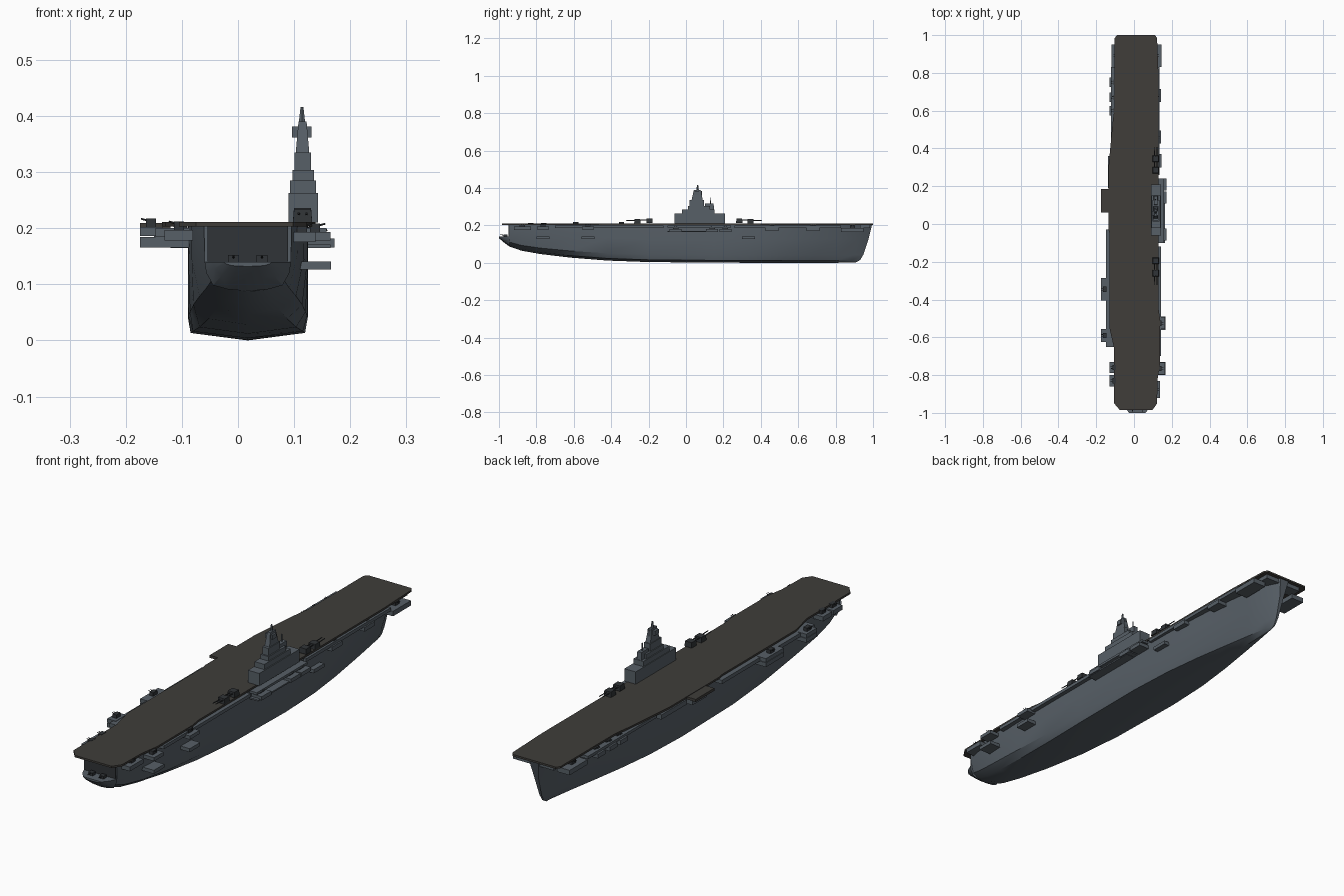
import bpy, bmesh, math
from mathutils import Vector


def material(name, rgb):
    m = bpy.data.materials.new(name)
    m.diffuse_color = (*rgb, 1)
    return m


GREY = material("hull_grey", (0.095, 0.115, 0.135))
DECK = material("deck_brown", (0.05, 0.047, 0.042))
DARK = material("gun_dark", (0.03, 0.034, 0.038))
CX = 0.0175  # hull centreline


def finish(name, bm, mat):
    bmesh.ops.recalc_face_normals(bm, faces=bm.faces[:])
    me = bpy.data.meshes.new(name)
    bm.to_mesh(me)
    bm.free()
    me.materials.append(mat)
    ob = bpy.data.objects.new(name, me)
    bpy.context.collection.objects.link(ob)
    return ob


def box(name, x, y, z, mat=GREY, top=1.0):
    """Box from ranges; top scales the upper face."""
    bm = bmesh.new()
    bmesh.ops.create_cube(bm, size=1)
    for v in bm.verts:
        s = top if v.co.z > 0 else 1
        v.co = Vector((sum(x) / 2 + v.co.x * s * (x[1] - x[0]),
                       sum(y) / 2 + v.co.y * s * (y[1] - y[0]),
                       sum(z) / 2 + v.co.z * (z[1] - z[0])))
    return finish(name, bm, mat)


def prism(name, pts, z0, z1, mat):
    bm = bmesh.new()
    f = bm.faces.new([bm.verts.new((a, b, z0)) for a, b in pts])
    r = bmesh.ops.extrude_face_region(bm, geom=[f])
    for v in r["geom"]:
        if isinstance(v, bmesh.types.BMVert):
            v.co.z = z1
    return finish(name, bm, mat)


def rod(name, a, b, r0, r1, mat=DARK, sides=6):
    a, b = Vector(a), Vector(b)
    bm = bmesh.new()
    bmesh.ops.create_cone(bm, cap_ends=True, segments=sides, radius1=r0, radius2=r1, depth=(b - a).length)
    q = (b - a).to_track_quat('Z', 'Y')
    for v in bm.verts:
        v.co = q @ v.co + (a + b) / 2
    return finish(name, bm, mat)


# hull stations: y, keel z, half-widths at bilge / turn / upper / top, top z, bow rake
STATIONS = [
    (-1.00, .132, .018, .030, .040, .043, .140, 0),
    (-.975, .110, .026, .046, .060, .064, .140, 0),
    (-.945, .088, .036, .062, .074, .077, .140, 0),
    (-.944, .087, .036, .062, .076, .078, .206, 0),
    (-.88, .065, .045, .074, .088, .090, .206, 0),
    (-.78, .047, .055, .086, .100, .101, .206, 0),
    (-.62, .028, .070, .097, .106, .106, .206, 0),
    (-.42, .012, .086, .103, .107, .107, .206, 0),
    (-.20, .004, .098, .106, .107, .107, .206, 0),
    (.15, .001, .102, .107, .107, .107, .206, 0),
    (.35, .000, .093, .101, .105, .106, .206, 0),
    (.52, .000, .073, .085, .096, .101, .206, .00),
    (.67, .000, .049, .062, .079, .091, .206, .01),
    (.79, .000, .028, .039, .057, .075, .206, .03),
    (.87, .001, .013, .021, .037, .055, .206, .06),
    (.91, .003, .003, .005, .010, .022, .206, .085),
]
FRAC = (0, .06, .2, .62, 1)
RAKE = (0, .25, .45, .78, 1)
bm = bmesh.new()
rings = []
for y, zk, wb, wm, wu, wt, top, rake in STATIONS:
    half = [(w, y + rake * r, zk + (top - zk) * f)
            for w, f, r in zip((0, wb, wm, wu, wt), FRAC, RAKE)]
    ring = [(-w, b, c) for w, b, c in reversed(half[1:])] + half
    rings.append([bm.verts.new((CX + a, b, c)) for a, b, c in ring])
for a, b in zip(rings, rings[1:]):
    n = len(a)
    for i in range(n):
        j = (i + 1) % n
        bm.faces.new((a[i], a[j], b[j], b[i]))
bm.faces.new(rings[0])
bm.faces.new(rings[-1])
hull = finish("hull", bm, GREY)
bpy.context.view_layer.objects.active = hull
hull.select_set(True)
bpy.ops.object.shade_smooth_by_angle(angle=math.radians(25))

# dark recess wall under the stern end of the deck
prism("stern_recess", [(CX - .072, -.948), (CX + .072, -.948), (CX + .072, -.943), (CX - .072, -.943)],
      .141, .204, DARK)

# flight deck
prism("flight_deck", [(-.075, -.985), (.098, -.985), (.122, -.95), (.125, -.82), (.138, -.74), (.138, -.5),
                      (.13, -.45), (.13, .78), (.122, .985), (.112, 1), (-.09, 1), (-.102, .985),
                      (-.102, .62), (-.113, .54), (-.135, .3), (-.135, -.03), (-.13, -.05),
                      (-.13, -.55), (-.105, -.66), (-.105, -.95)], .203, .211, DECK)
box("deck_edge_lift", (-.175, -.12), (.06, .185), (.198, .209), DECK)
box("lift_support", (-.15, -.085), (.075, .17), (.172, .198))

# island: stacked tiers, bridge wings and mast
TIERS = [((.09, .143), (-.062, .208), (.21, .263)),
         ((.093, .139), (-.022, .152), (.263, .285)),
         ((.097, .135), (.012, .128), (.285, .304)),
         ((.101, .130), (.018, .095), (.304, .335))]
for i, t in enumerate(TIERS):
    box(f"island_tier_{i}", *t)
box("island_tower", (.103, .127), (.03, .09), (.335, .39), top=.6)
box("tower_platform", (.096, .131), (.045, .07), (.362, .381))
box("funnel_cap", (.104, .126), (.10, .15), (.285, .318), top=.9)
rod("main_mast", (.114, .062, .385), (.114, .062, .416), .007, .003, GREY)
rod("aft_mast", (.114, .082, .36), (.114, .082, .385), .004, .003, GREY)
rod("fore_mast", (.114, .13, .3), (.114, .13, .35), .003, .002, GREY)


# twin gun houses on deck, barrels pointing away from the island
def turret(y, d, z):
    box("gun_house", (.098, .132), (y - .017, y + .017), (z, z + .022), DARK, .9)
    for x in (.108, .122):
        rod("gun_barrel", (x, y, z + .014), (x, y + d * .062, z + .016), .0025, .002)


for y, d in ((-.26, -1), (-.195, -1), (.285, 1), (.345, 1)):
    turret(y, d, .211 if abs(y) > .25 and y != .285 else .214)


# gun platforms with a low rim and an open mount
def tub(x, y, z, mount=True):
    box("gun_platform", x, y, z)
    if not mount:
        return
    cx, cy = sum(x) / 2, sum(y) / 2
    side = 1 if cx > CX else -1
    box("gun_mount", (cx - .009, cx + .009), (cy - .014, cy + .014), (z[1], z[1] + .015), DARK)
    for o in (-.005, .005):
        rod("light_barrel", (cx, cy + o, z[1] + .010), (cx + side * .018, cy + o, z[1] + .015), .002, .0015)


# starboard sponsons
for y in (.89,):
    tub((.085, .145), (y - .06, y + .06), (.165, .186))
for y in (.68, .46):
    tub((.09, .142), (y - .035, y + .035), (.170, .188))
for y in (.21, .14, -.055):
    tub((.11, .172), (y - .032, y + .032), (.166, .182))
for y, x1 in ((-.765, .166), (-.525, .166), (.335, .145)):
    tub((.10, x1), (y - .035, y + .035), (.126, .141), False)
for y in (-.765, -.525):
    tub((.11, .165), (y - .032, y + .032), (.178, .193))
tub((.09, .138), (-.92, -.83), (.175, .193))
box("starboard_walkway", (.11, .143), (-.70, -.12), (.186, .2))
box("starboard_walkway_mid", (.11, .158), (-.1, .24), (.19, .2))
box("starboard_walkway_low", (.11, .165), (-.1, .15), (.165, .171))
box("starboard_walkway_fore", (.09, .136), (.26, .83), (.186, .2))

# port sponsons
tub((-.12, -.06), (.83, .95), (.165, .186))
for y in (.75, .67, .6):
    tub((-.13, -.07), (y - .025, y + .025), (.172, .19))
for y, h in ((-.345, .06), (-.59, .035)):
    tub((-.175, -.085), (y - h, y + h), (.166, .184), False)
    tub((-.175, -.135), (y - h, y + h), (.186, .202))
for y in (-.76, -.83):
    tub((-.131, -.08), (y - .03, y + .03), (.178, .197))
box("port_walkway", (-.147, -.085), (-.65, -.03), (.184, .2))
box("port_walkway_fore", (-.137, -.08), (.19, .36), (.18, .2))
box("port_walkway_bow", (-.122, -.08), (.37, .83), (.188, .2))

# bow gallery under the overhanging deck
box("bow_gallery", (-.07, .105), (.93, .985), (.185, .203))

# fantail guns
for x in (-.008, .043):
    box("fantail_mount", (x - .01, x + .01), (-.975, -.955), (.14, .152), DARK)
    rod("fantail_barrel", (x, -.97, .147), (x, -.995, .151), .002, .0015)
